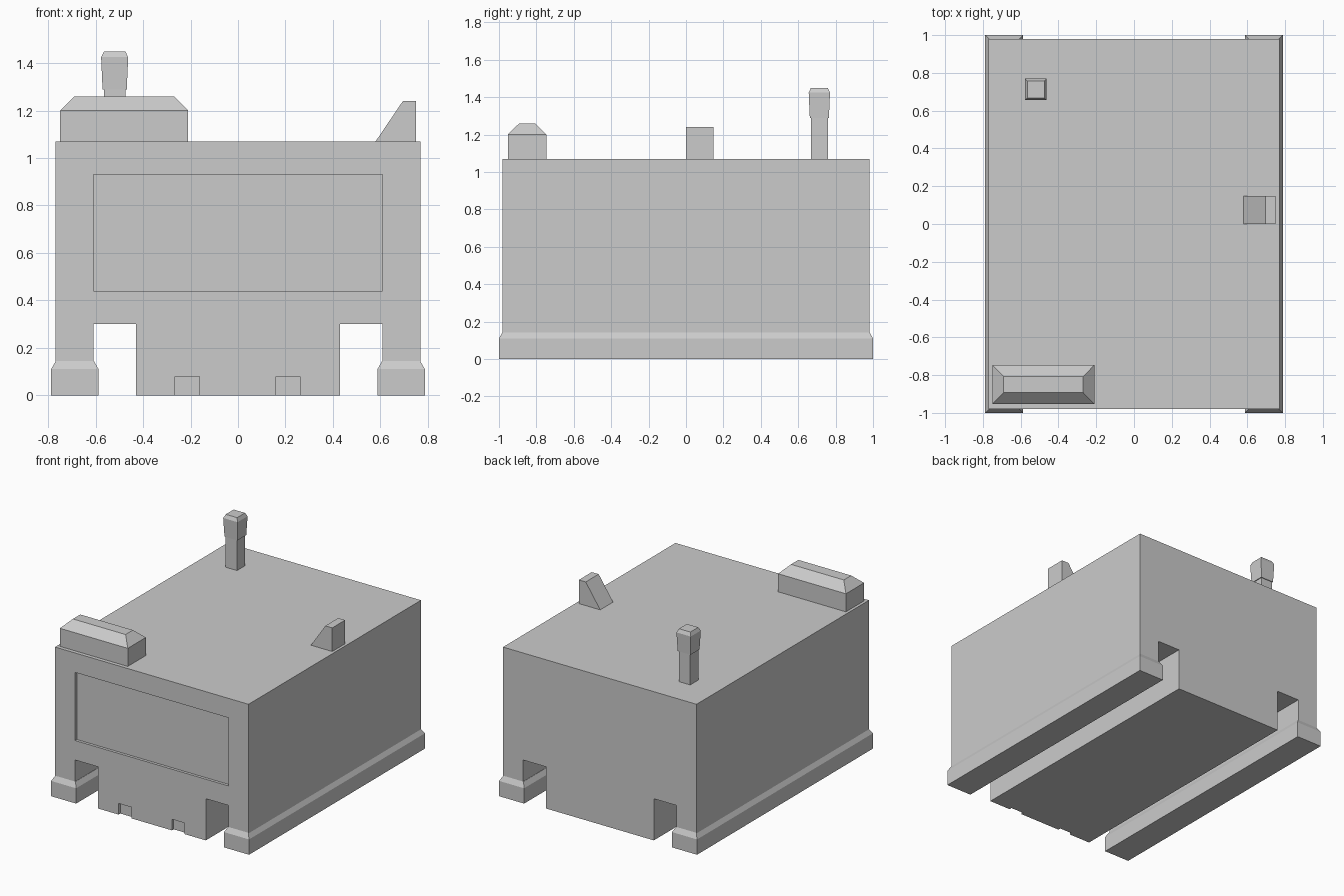
import bpy, bmesh

if "Cube" in bpy.data.objects:
    bpy.data.objects.remove(bpy.data.objects["Cube"], do_unlink=True)

grey = bpy.data.materials.new("plain grey")
grey.use_nodes = True
colour = (0.6, 0.6, 0.6, 1)
grey.diffuse_color = colour
grey.node_tree.nodes["Principled BSDF"].inputs["Base Color"].default_value = colour


def finish(name, bm):
    bmesh.ops.recalc_face_normals(bm, faces=bm.faces)
    mesh = bpy.data.meshes.new(name)
    bm.to_mesh(mesh)
    bm.free()
    mesh.materials.append(grey)
    obj = bpy.data.objects.new(name, mesh)
    bpy.context.collection.objects.link(obj)
    return obj


def extrude_y(name, profile, y0, y1):
    """Prism from an (x, z) outline running from y0 to y1."""
    bm = bmesh.new()
    face = bm.faces.new([bm.verts.new((x, y0, z)) for x, z in profile])
    geom = bmesh.ops.extrude_face_region(bm, geom=[face])["geom"]
    verts = [g for g in geom if isinstance(g, bmesh.types.BMVert)]
    bmesh.ops.translate(bm, verts=verts, vec=(0, y1 - y0, 0))
    return finish(name, bm)


def stack(name, cx, cy, levels):
    """Rectangular rings of (half x, half y, z), joined and capped."""
    bm = bmesh.new()
    rings = [[bm.verts.new((cx + sx * hx, cy + sy * hy, z))
              for sx, sy in ((-1, -1), (1, -1), (1, 1), (-1, 1))]
             for hx, hy, z in levels]
    for low, high in zip(rings, rings[1:]):
        for i in range(4):
            j = (i + 1) % 4
            bm.faces.new((low[i], low[j], high[j], high[i]))
    bm.faces.new(rings[0])
    bm.faces.new(rings[-1])
    return finish(name, bm)


def cut_box(target, x0, x1, z0, z1, y0, y1):
    """Subtract a box, then discard the cutter."""
    cutter = extrude_y("cutter", [(x0, z0), (x1, z0), (x1, z1), (x0, z1)], y0, y1)
    cutter.hide_render = True
    mod = target.modifiers.new("recess", "BOOLEAN")
    mod.operation = "DIFFERENCE"
    mod.solver = "EXACT"
    mod.object = cutter
    bpy.context.view_layer.objects.active = target
    bpy.ops.object.modifier_apply(modifier=mod.name)
    bpy.data.objects.remove(cutter, do_unlink=True)


# Main body with a lengthwise channel on each side of the central keel
half = [(0.43, 0), (0.43, 0.3), (0.61, 0.3), (0.61, 0.06), (0.77, 0.06), (0.77, 1.07)]
body = extrude_y("body", half + [(-x, z) for x, z in reversed(half)], -0.98, 0.98)

# Recessed front panel and two small notches at the foot of the front
cut_box(body, -0.61, 0.61, 0.44, 0.93, -1.1, -0.96)
for x in (-0.265, 0.16):
    cut_box(body, x, x + 0.102, -0.1, 0.08, -1.1, -0.96)

# Bevelled runners under both sides
for side, label in ((1, "left"), (-1, "right")):
    stack(label + "_runner", side * 0.688, 0,
          [(0.1, 1.0, 0), (0.1, 1.0, 0.11), (0.08, 0.98, 0.145)])

# Roof vent box with a chamfered lid
stack("roof_vent", -0.48, -0.85,
      [(0.27, 0.103, 1.07), (0.27, 0.103, 1.2), (0.21, 0.042, 1.26)])

# Chimney with a flared cap
stack("chimney", -0.52, 0.713,
      [(0.045, 0.046, 1.07), (0.045, 0.046, 1.29), (0.051, 0.051, 1.29),
       (0.057, 0.057, 1.425), (0.045, 0.045, 1.45)])

# Sloped roof fin
extrude_y("roof_fin", [(0.58, 1.07), (0.75, 1.07), (0.75, 1.24), (0.695, 1.24)], 0, 0.147)
